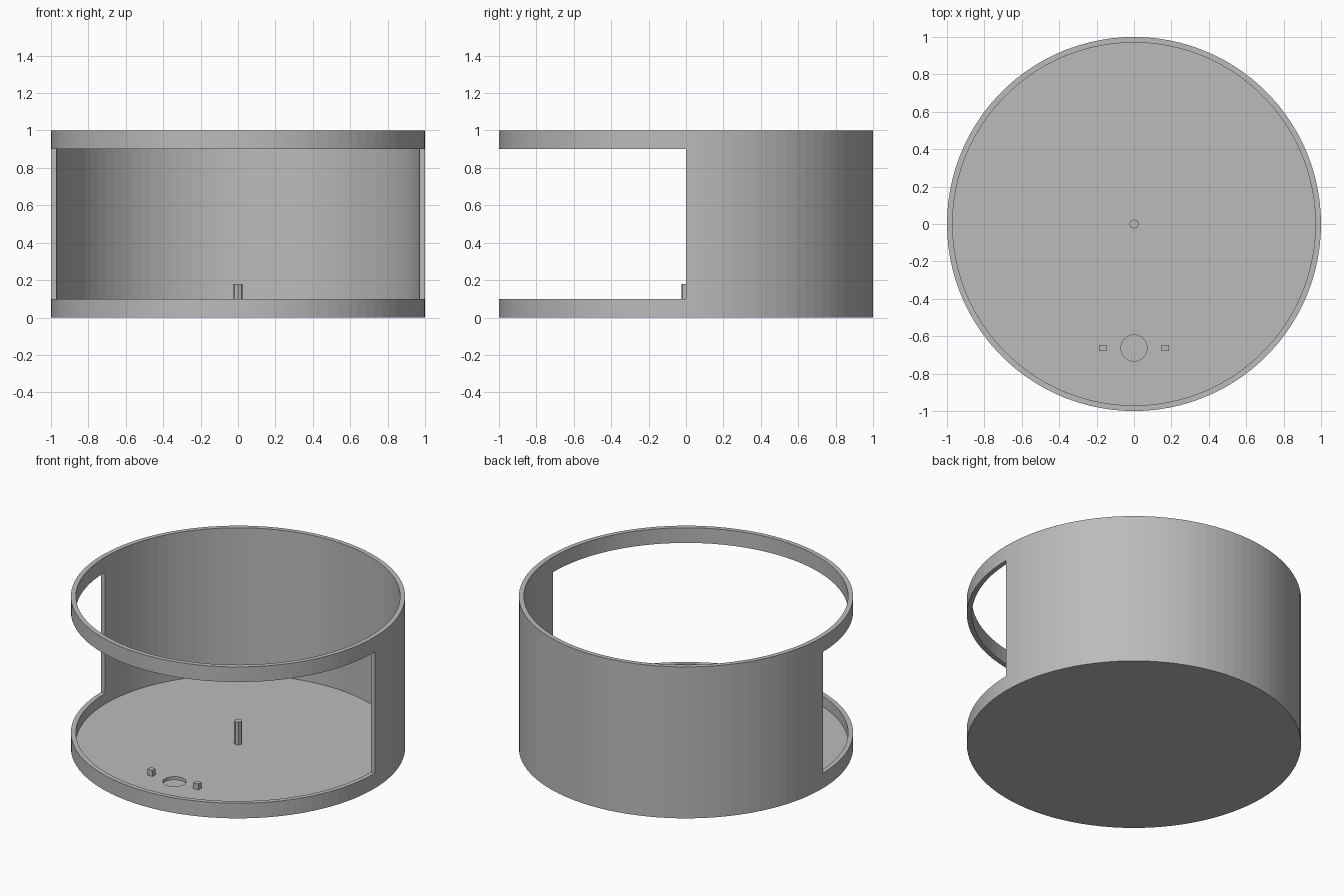
import bpy
import bmesh
from mathutils import Matrix, Vector

if "Cube" in bpy.data.objects:
    bpy.data.objects.remove(bpy.data.objects["Cube"])

WALL, FLOOR, SIDES = 0.03, 0.03, 100

grey = bpy.data.materials.new("plain grey")
grey.use_nodes = True
colour = (0.5, 0.5, 0.5, 1)
grey.diffuse_color = colour
grey.node_tree.nodes["Principled BSDF"].inputs["Base Color"].default_value = colour


def add_object(name, bm):
    mesh = bpy.data.meshes.new(name)
    bm.to_mesh(mesh)
    bm.free()
    mesh.materials.append(grey)
    obj = bpy.data.objects.new(name, mesh)
    bpy.context.collection.objects.link(obj)
    return obj


def cylinder(name, radius, bottom, top, x=0, y=0, sides=SIDES):
    bm = bmesh.new()
    bmesh.ops.create_cone(bm, cap_ends=True, segments=sides, radius1=radius,
                          radius2=radius, depth=top - bottom,
                          matrix=Matrix.Translation((x, y, (bottom + top) / 2)))
    return add_object(name, bm)


def box(name, low, high):
    low, high = Vector(low), Vector(high)
    bm = bmesh.new()
    bmesh.ops.create_cube(bm, size=1, matrix=Matrix.Translation((low + high) / 2)
                          @ Matrix.Diagonal((*(high - low), 1)))
    return add_object(name, bm)


def cut(target, cutter):
    """Subtract the cutter, bake the result and discard the cutter."""
    cutter.hide_render = True
    mod = target.modifiers.new("cut", "BOOLEAN")
    mod.operation, mod.solver, mod.object = "DIFFERENCE", "EXACT", cutter
    bpy.context.view_layer.objects.active = target
    bpy.ops.object.modifier_apply(modifier=mod.name)
    bpy.data.objects.remove(cutter)


# Round drum, hollow and open at the top
drum = cylinder("drum_shell", 1, 0, 1)
cut(drum, cylinder("hollow_cutter", 1 - WALL, FLOOR, 1.2))

# Front half opened up between the base lip and the top ring
cut(drum, box("opening_cutter", (-1.2, -1.2, 0.1), (1.2, 0, 0.9)))

# Shallow round recess in the floor
cut(drum, cylinder("recess_cutter", 0.07, 0.01, 0.1, y=-0.663, sides=48))

# Centre pin and the two small blocks beside the recess
cylinder("centre_pin", 0.025, FLOOR - 0.01, 0.18, sides=8)
for side, x in (("left", 0.167), ("right", -0.167)):
    box(side + "_block", (x - 0.019, -0.68, FLOOR - 0.01), (x + 0.019, -0.647, 0.07))
